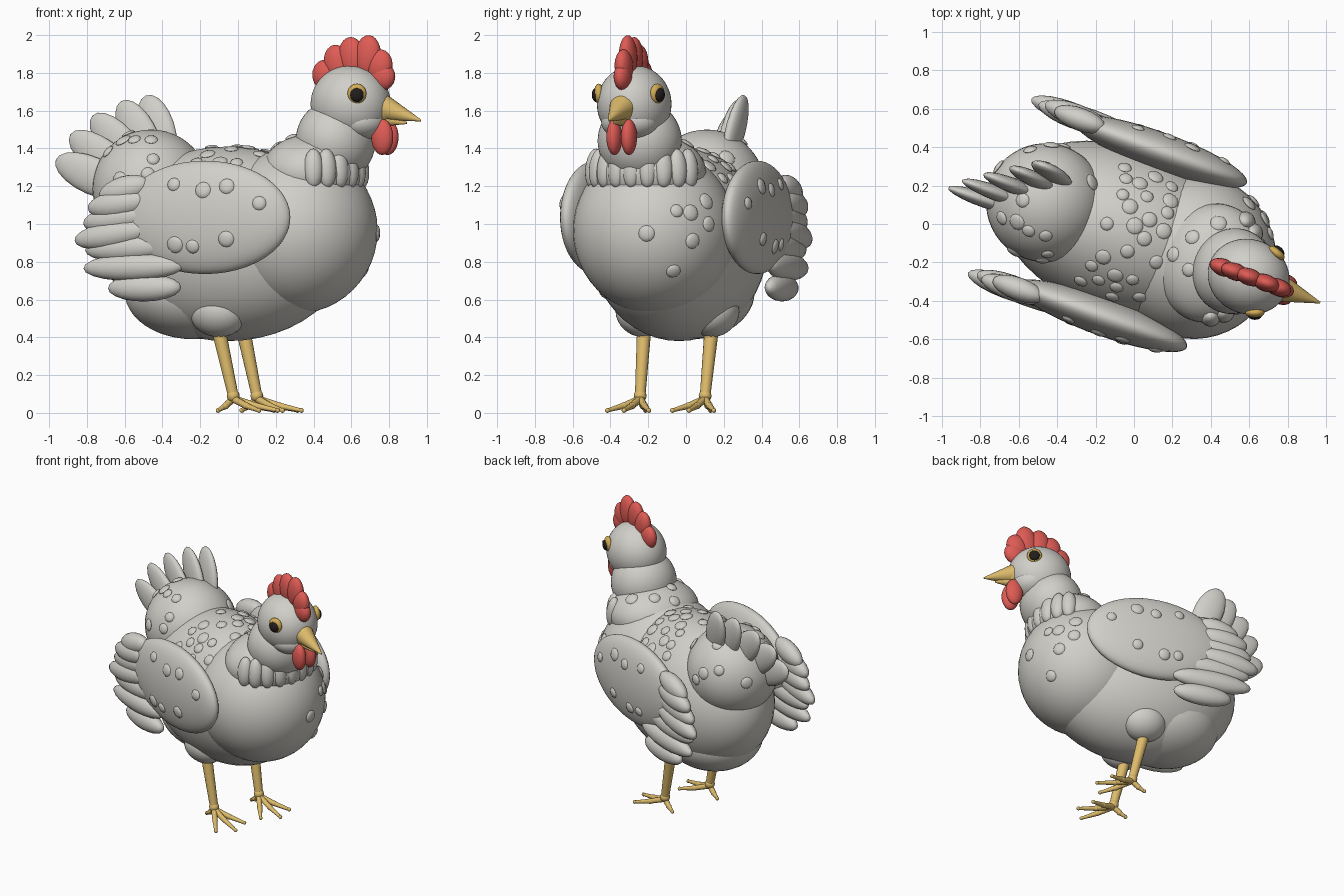
import bpy, bmesh, math, random
from mathutils import Vector, Matrix

if "Cube" in bpy.data.objects:
    bpy.data.objects.remove(bpy.data.objects["Cube"])

random.seed(4)
# the bird is turned a little away from the x axis
TURN = Matrix.Translation((0, -0.057, 0)) @ Matrix.Rotation(math.radians(-20), 4, 'Z')


def material(name, rgb):
    m = bpy.data.materials.new(name)
    m.diffuse_color = (*rgb, 1)
    m.use_nodes = True
    m.node_tree.nodes["Principled BSDF"].inputs["Base Color"].default_value = m.diffuse_color
    return m


GREY = material("plumage_grey", (0.64, 0.625, 0.585))
RED = material("comb_red", (0.74, 0.105, 0.09))
GOLD = material("beak_gold", (0.73, 0.50, 0.15))
RING = material("eye_amber", (0.65, 0.42, 0.095))
BLACK = material("pupil_black", (0.016, 0.013, 0.012))


def blob(bm, c, r, rot=None, seg=28):
    """Add one ellipsoid."""
    rot = rot or Matrix.Identity(4)
    m = TURN @ Matrix.Translation(c) @ rot @ Matrix.Diagonal((*r, 1))
    bmesh.ops.create_uvsphere(bm, u_segments=seg, v_segments=seg // 2, radius=1, matrix=m)


def plume(bm, a, b, side, depth, seg=20):
    """Add an ellipsoid reaching from a to b, thin in the sideways direction."""
    a, b = Vector(a), Vector(b)
    z = (b - a).normalized()
    x = Vector((0, 1, 0)).cross(z).normalized()
    y = z.cross(x)
    rot = Matrix((x, y, z)).transposed().to_4x4()
    blob(bm, (a + b) / 2, (side, depth, (b - a).length / 2), rot, seg)


def limb(bm, a, b, r1, r2, seg=16):
    """Add a tapered cylinder from a to b."""
    a, b = Vector(a), Vector(b)
    rot = (b - a).to_track_quat('Z', 'Y').to_matrix().to_4x4()
    m = TURN @ Matrix.Translation((a + b) / 2) @ rot
    bmesh.ops.create_cone(bm, cap_ends=True, segments=seg, radius1=r1, radius2=r2,
                          depth=(b - a).length, matrix=m)


def finish(name, bm, mat):
    me = bpy.data.meshes.new(name)
    bm.to_mesh(me)
    bm.free()
    me.materials.append(mat)
    ob = bpy.data.objects.new(name, me)
    bpy.context.collection.objects.link(ob)
    bpy.ops.object.select_all(action='DESELECT')
    ob.select_set(True)
    bpy.context.view_layer.objects.active = ob
    bpy.ops.object.shade_smooth_by_angle(angle=math.radians(50))


# large body masses: centre, radii
MASSES = {
    "body": ((-0.06, 0, 0.895), (0.68, 0.435, 0.515)),
    "breast": ((0.325, 0, 0.965), (0.435, 0.43, 0.44)),
    "tail_base": ((-0.49, 0, 1.19), (0.31, 0.31, 0.31)),
    "belly_fluff": ((-0.25, 0, 0.64), (0.37, 0.33, 0.25)),
    "lower_neck": ((0.43, 0, 1.275), (0.275, 0.315, 0.205)),
    "upper_neck": ((0.55, 0, 1.44), (0.21, 0.225, 0.22)),
    "head": ((0.635, 0, 1.635), (0.215, 0.195, 0.205)),
    "cheeks": ((0.70, 0, 1.54), (0.135, 0.155, 0.10)),
    "right_wing": ((-0.02, -0.455, 1.035), (0.48, 0.1, 0.3)),
    "left_wing": ((-0.02, 0.455, 1.035), (0.48, 0.1, 0.3)),
}
for name, (c, r) in MASSES.items():
    bm = bmesh.new()
    blob(bm, c, r, seg=48)
    finish(name, bm, GREY)


# small flat feather tufts on the visible skin of a mass
def inside(p, skip):
    for n, (c, r) in MASSES.items():
        if n != skip and sum(((p[i] - c[i]) / r[i]) ** 2 for i in range(3)) < 1.03:
            return True
    return False


def tuft(bm, name, d):
    c, r = MASSES[name]
    n = Vector([d[i] / r[i] for i in range(3)]).normalized()
    s = random.uniform(0.033, 0.045)
    p = [c[i] + d[i] * r[i] for i in range(3)]
    blob(bm, p, (s, s, 0.014), n.to_track_quat('Z', 'Y').to_matrix().to_4x4(), 12)


def scatter(name, count, accept):
    c, r = MASSES[name]
    bm = bmesh.new()
    placed = []
    for _ in range(4000):
        if len(placed) == count:
            break
        d = Vector([random.gauss(0, 1) for _ in range(3)]).normalized()
        p = Vector([c[i] + d[i] * r[i] for i in range(3)])
        if accept(d) and not inside(p, name) and all((p - q).length > 0.075 for q in placed):
            placed.append(p)
            tuft(bm, name, d)
    finish(name + "_tufts", bm, GREY)


scatter("body", 26, lambda d: d.z > 0.6 and d.x > -0.2)
scatter("tail_base", 14, lambda d: d.z > -0.1)
scatter("lower_neck", 4, lambda d: d.x < 0.1)

# wing tufts (x, z) and breast tufts (y, z)
for side, s in (("right", -1), ("left", 1)):
    bm = bmesh.new()
    for x, z in [(-0.17, 1.21), (0, 1.18), (0.13, 1.2), (0.31, 1.11), (0.13, 0.92), (-0.16, 0.89), (-0.06, 0.88)]:
        dx, dz = (x + 0.02) / 0.48, (z - 1.035) / 0.3
        tuft(bm, side + "_wing", (dx, s * math.sqrt(1 - dx * dx - dz * dz), dz))
    finish(side + "_wing_tufts", bm, GREY)
bm = bmesh.new()
for y, z in [(0.25, 1.07), (0.31, 1.06), (0.11, 0.95), (0.32, 0.91), (0.22, 0.75), (0.36, 1.12), (0.38, 1.0)]:
    dy, dz = y / 0.43, (z - 0.965) / 0.44
    tuft(bm, "breast", (math.sqrt(1 - dy * dy - dz * dz), dy, dz))
finish("breast_tufts", bm, GREY)

# wing feathers: (root x, root z, tip x, tip z)
WING = [(-0.33, 1.22, -0.61, 1.14), (-0.33, 1.13, -0.67, 1.08), (-0.31, 1.06, -0.70, 1.0),
        (-0.31, 0.98, -0.745, 0.91), (-0.20, 0.89, -0.69, 0.86), (-0.13, 0.78, -0.695, 0.765),
        (-0.15, 0.665, -0.56, 0.66)]
for side, s in (("right", -1), ("left", 1)):
    bm = bmesh.new()
    for i, (rx, rz, tx, tz) in enumerate(WING):
        y = s * (0.47 + 0.012 * (i % 2))
        plume(bm, (rx, y, rz), (tx, y, tz), 0.073, 0.06)
    finish(side + "_wing_feathers", bm, GREY)

# tail fan, staggered across the back
ROOTS = [(-0.58, -0.09, 1.17), (-0.56, -0.04, 1.22), (-0.53, 0.02, 1.27), (-0.49, 0.08, 1.31), (-0.44, 0.13, 1.33)]
TIPS = [(-0.99, -0.10, 1.34), (-0.93, -0.04, 1.475), (-0.83, 0.03, 1.575), (-0.7, 0.11, 1.65), (-0.585, 0.18, 1.68)]
bm = bmesh.new()
for a, b in zip(ROOTS, TIPS):
    plume(bm, a, b, 0.1, 0.04)
finish("tail_feathers", bm, GREY)

# collar of hanging feathers around the front of the neck
bm = bmesh.new()
for i in range(9):
    a = math.radians(-68 + 17 * i)
    rot = Matrix.Rotation(a, 4, 'Z') @ Matrix.Rotation(-0.12, 4, 'Y')
    blob(bm, (0.435 + 0.235 * math.cos(a), 0.29 * math.sin(a), 1.295), (0.045, 0.052, 0.105), rot, 18)
finish("neck_collar", bm, GREY)

# comb lobes: x, z, tilt in degrees, half height
bm = bmesh.new()
for x, z, tilt, h in [(0.495, 1.785, -14, 0.085), (0.56, 1.845, -12, 0.105), (0.64, 1.88, -5, 0.11),
                      (0.73, 1.885, 5, 0.115), (0.795, 1.835, 10, 0.09), (0.81, 1.78, 30, 0.075)]:
    blob(bm, (x, 0, z), (0.074, 0.045, h), Matrix.Rotation(math.radians(tilt), 4, 'Y'), 24)
finish("comb", bm, RED)

# wattles
bm = bmesh.new()
for s in (-1, 1):
    blob(bm, (0.828, s * 0.041, 1.46), (0.06, 0.04, 0.095), seg=24)
finish("wattles", bm, RED)

# beak
bm = bmesh.new()
blob(bm, (0.83, 0, 1.61), (0.045, 0.064, 0.072), seg=24)
limb(bm, (0.83, 0, 1.612), (1.03, 0, 1.548), 0.067, 0.005, 24)
finish("upper_beak", bm, GOLD)
bm = bmesh.new()
limb(bm, (0.80, 0, 1.56), (0.95, 0, 1.535), 0.045, 0.006, 20)
finish("lower_beak", bm, GOLD)

# eyes
for part, off, r, mat in (("eye_rings", 0.162, (0.05, 0.026, 0.053), RING),
                          ("pupils", 0.174, (0.037, 0.024, 0.038), BLACK)):
    bm = bmesh.new()
    for s in (-1, 1):
        a = math.radians(20)
        c = (0.672 + off * math.sin(a) * 1.05, s * off * 1.02, 1.69 - 0.006 * (mat == BLACK))
        blob(bm, c, r, Matrix.Rotation(-s * a, 4, 'Z'), 24)
    finish(part, bm, mat)

# thighs, legs and feet
for side, s in (("right", -1), ("left", 1)):
    bm = bmesh.new()
    blob(bm, (-0.035, s * 0.215, 0.52), (0.15, 0.13, 0.11), Matrix.Rotation(s * 0.7, 4, 'X'), 32)
    finish(side + "_thigh", bm, GREY)
    bm = bmesh.new()
    ankle = Vector((0.04, s * 0.183, 0.09))
    limb(bm, (-0.04, s * 0.19, 0.44), ankle, 0.038, 0.028)
    blob(bm, ankle, (0.034, 0.034, 0.034), seg=16)
    for ang, length in ((-32, 0.22), (0, 0.25), (32, 0.22), (180, 0.085)):
        a = math.radians(ang)
        d = Vector((math.cos(a), math.sin(a), 0))
        tip = ankle + d * length
        tip.z = 0.013
        knuckle = ankle.lerp(tip, 0.5)
        knuckle.z = 0.038
        limb(bm, ankle - Vector((0, 0, 0.015)), knuckle, 0.02, 0.017, 12)
        limb(bm, knuckle, tip, 0.017, 0.01, 12)
        blob(bm, knuckle, (0.019,) * 3, seg=12)
        blob(bm, tip, (0.013,) * 3, seg=12)
    finish(side + "_leg", bm, GOLD)
